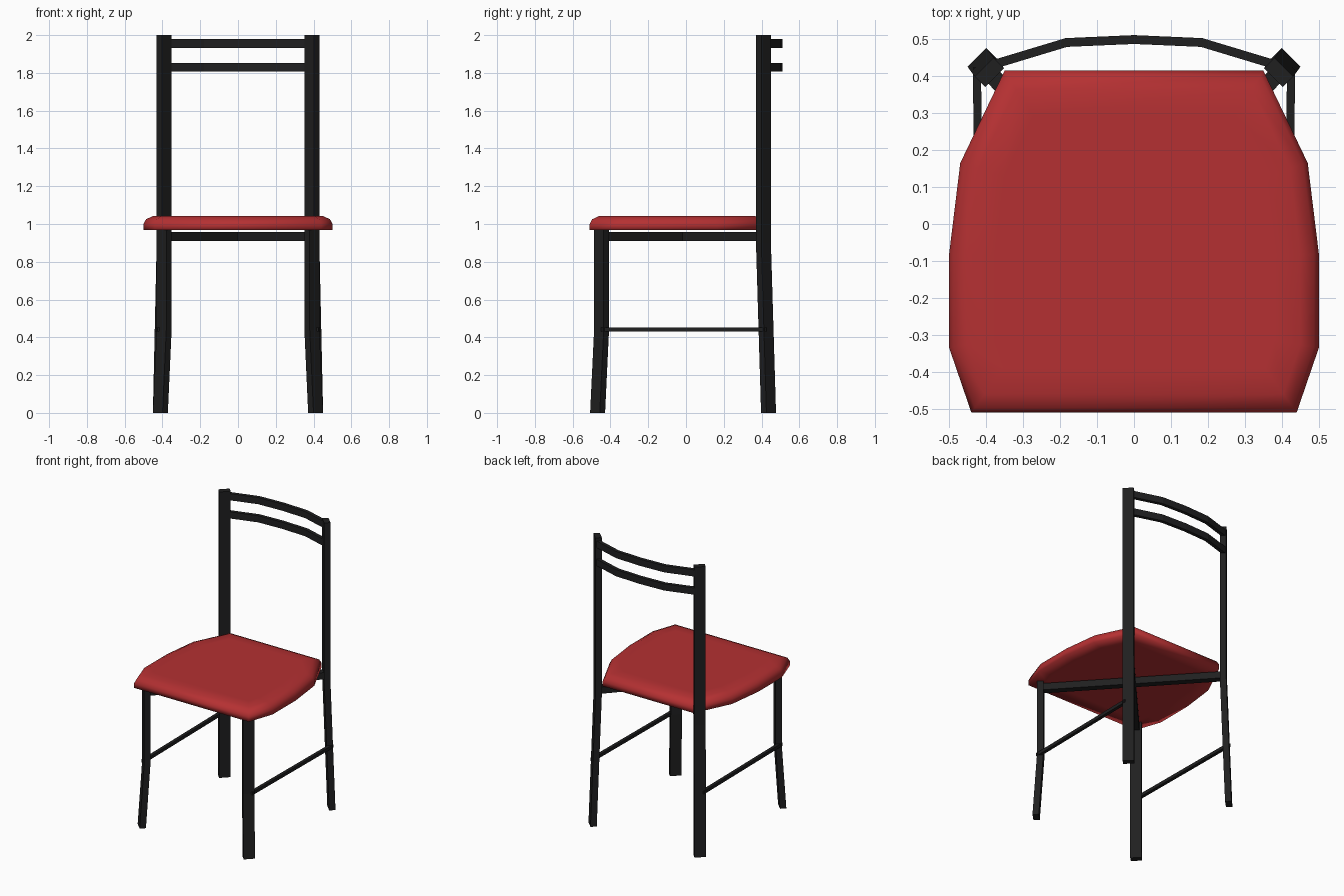
import bpy, bmesh
from mathutils import Vector

if "Cube" in bpy.data.objects:
    bpy.data.objects.remove(bpy.data.objects["Cube"])


def material(name, rgb):
    m = bpy.data.materials.new(name)
    m.diffuse_color = (*rgb, 1)
    m.use_nodes = True
    m.node_tree.nodes["Principled BSDF"].inputs["Base Color"].default_value = m.diffuse_color
    return m


BLACK = material("black metal", (0.014, 0.014, 0.0145))
RED = material("red upholstery", (0.46, 0.03, 0.032))


def loft(name, rings, mat, smooth=False):
    """Skin a list of equal-length point rings and cap both ends."""
    bm = bmesh.new()
    vs = [[bm.verts.new(p) for p in r] for r in rings]
    n = len(rings[0])
    for a, b in zip(vs, vs[1:]):
        for i in range(n):
            j = (i + 1) % n
            bm.faces.new((a[i], a[j], b[j], b[i]))
    bm.faces.new(vs[0])
    bm.faces.new(vs[-1])
    bmesh.ops.recalc_face_normals(bm, faces=bm.faces)
    for f in bm.faces:
        f.smooth = smooth
    me = bpy.data.meshes.new(name)
    bm.to_mesh(me)
    bm.free()
    me.materials.append(mat)
    ob = bpy.data.objects.new(name, me)
    bpy.context.collection.objects.link(ob)
    return ob


def rect(c, u, v):
    return [c + u + v, c - u + v, c - u - v, c + u - v]


def bar(name, path, width, height):
    """Horizontal bar with a rectangular section along a path."""
    pts = [Vector(p) for p in path]
    rings = []
    for i, p in enumerate(pts):
        t = pts[min(i + 1, len(pts) - 1)] - pts[max(i - 1, 0)]
        side = t.cross(Vector((0, 0, 1))).normalized() * width / 2
        rings.append(rect(p, side, Vector((0, 0, height / 2))))
    return loft(name, rings, BLACK)


def leg(name, path, sx, sy):
    """Flat post whose broad face points out along the diagonal."""
    radial = Vector((sx, sy, 0)).normalized() * 0.02
    broad = Vector((-sy, sx, 0)).normalized() * 0.036
    loft(name, [rect(Vector((sx * x, y, z)), radial, broad) for x, y, z in path], BLACK)


for sx, side in ((-1, "left"), (1, "right")):
    # legs: the back ones rise into the backrest posts
    leg(f"back_post_{side}", [(0.411, 0.437, 0), (0.391, 0.41, 0.9), (0.391, 0.41, 2)], sx, 1)
    leg(f"front_leg_{side}", [(0.411, -0.468, 0), (0.391, -0.447, 0.44), (0.391, -0.447, 0.967)], sx, -1)
    # thin side stretcher
    bar(f"side_stretcher_{side}", [(sx * 0.415, -0.45, 0.441), (sx * 0.425, 0.425, 0.441)], 0.022, 0.022)
    # diagonal brace under the seat
    bar(f"seat_brace_{side}", [(sx * 0.391, -0.447, 0.933), (-sx * 0.391, 0.41, 0.933)], 0.045, 0.047)

# curved backrest rails
for z, name in ((1.956, "upper"), (1.83, "lower")):
    arc = [(-0.385, 0.43), (-0.183, 0.491), (0, 0.499), (0.183, 0.491), (0.385, 0.43)]
    bar(f"back_rail_{name}", [(x, y, z) for x, y in arc], 0.024, 0.046)

# padded seat: half outline mirrored, then lofted through inset rings
half = [(0.44, -0.51), (0.5, -0.335), (0.5, -0.08), (0.47, 0.165), (0.35, 0.415)]
outline = [Vector(p) for p in half + [(-x, y) for x, y in reversed(half)]]


def inset(d, z):
    out = []
    n = len(outline)
    for i, p in enumerate(outline):
        a = (p - outline[i - 1]).normalized()
        b = (outline[(i + 1) % n] - p).normalized()
        na, nb = Vector((-a.y, a.x)), Vector((-b.y, b.x))
        q = p + (na + nb) * d / (1 + na.dot(nb))
        out.append(Vector((q.x, q.y, z)))
    return out


profile = [(0.1, 0.967), (0, 0.967), (0, 1.0), (0.013, 1.025), (0.05, 1.042), (0.12, 1.042)]
loft("seat", [inset(d, z) for d, z in profile], RED, smooth=True)
